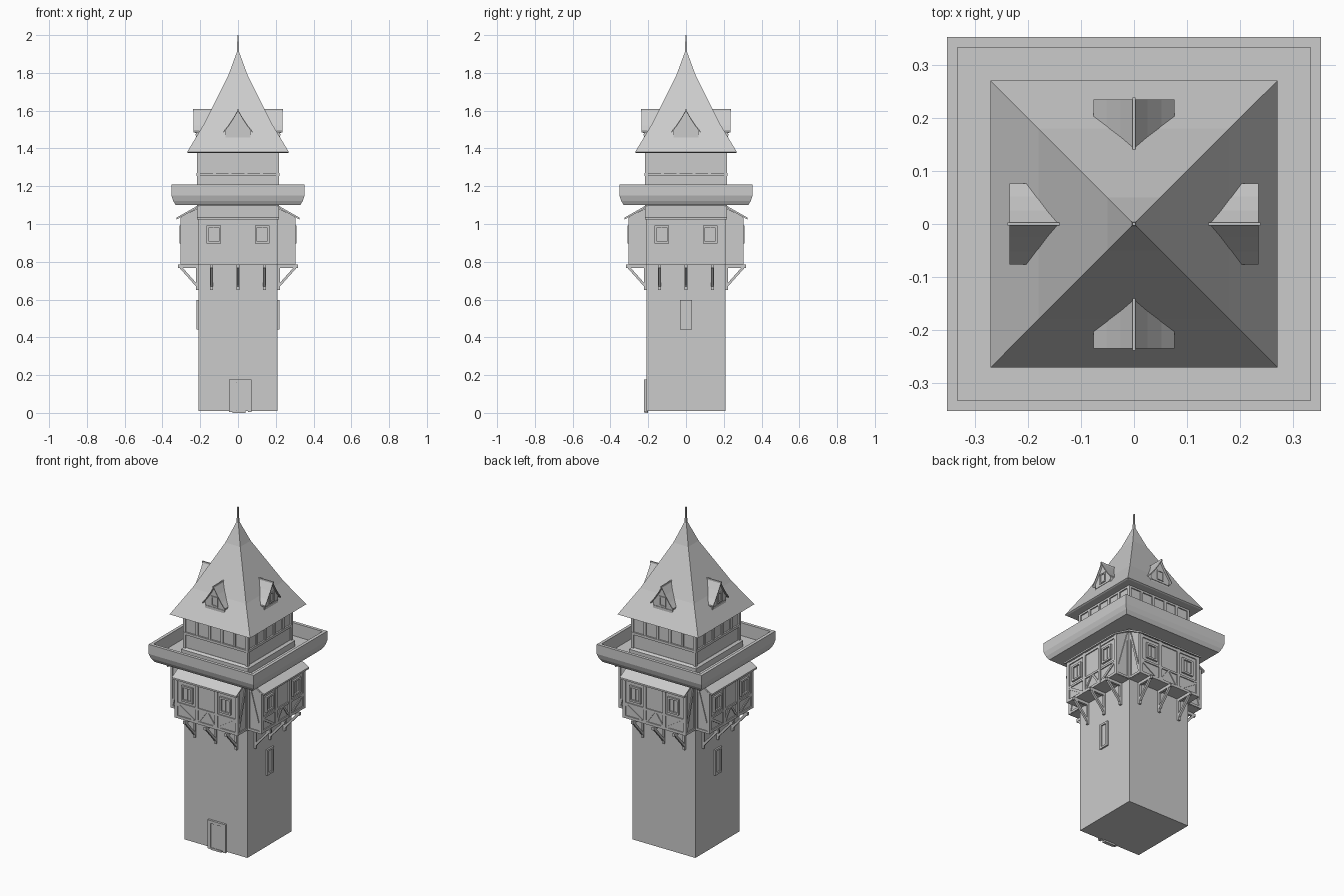
import bpy, bmesh, math
from mathutils import Matrix, Vector

if "Cube" in bpy.data.objects:
    bpy.data.objects.remove(bpy.data.objects["Cube"])

# Side details are written for the front face as (u, r, z):
# u = along the face, r = distance out from the tower axis.


def P(u, r, z):
    return Vector((u, -r, z))


def finish(bm, name, turns=(0,)):
    """Make one object per quarter turn, all sharing the mesh."""
    bmesh.ops.recalc_face_normals(bm, faces=bm.faces)
    me = bpy.data.meshes.new(name)
    bm.to_mesh(me)
    bm.free()
    sides = ("front", "right", "back", "left")
    for k in turns:
        ob = bpy.data.objects.new(name if len(turns) == 1 else name + "_" + sides[k], me)
        ob.rotation_euler.z = k * math.pi / 2
        bpy.context.scene.collection.objects.link(ob)


def box(bm, u0, u1, r0, r1, z0, z1):
    m = Matrix.Translation(P((u0 + u1) / 2, (r0 + r1) / 2, (z0 + z1) / 2))
    m = m @ Matrix.Diagonal((u1 - u0, r1 - r0, z1 - z0, 1))
    bmesh.ops.create_cube(bm, size=1, matrix=m)


def beam(bm, a, b, w, t, n=(0, 1, 0)):
    """Square timber from a to b; t is its thickness along n."""
    a, b, n = P(*a), P(*b), Vector(n)
    d = b - a
    x = d.normalized()
    m = Matrix((x, n, x.cross(n))).transposed().to_4x4()
    m = Matrix.Translation((a + b) / 2) @ m @ Matrix.Diagonal((d.length, t, w, 1))
    bmesh.ops.create_cube(bm, size=1, matrix=m)


def loft(bm, loops, cap=True):
    rows = [[bm.verts.new(p) for p in lp] for lp in loops]
    n = len(rows[0])
    for a, b in zip(rows, rows[1:]):
        for i in range(n):
            j = (i + 1) % n
            bm.faces.new((a[i], a[j], b[j], b[i]))
    if cap:
        bm.faces.new(rows[0])
        bm.faces.new(rows[-1])


def prism(bm, pts, u0, u1):
    loft(bm, [[P(u, r, z) for r, z in pts] for u in (u0, u1)])


def square_loft(name, profile, cap=True):
    """Square tower part from (half width, z) profile."""
    bm = bmesh.new()
    loft(bm, [[(-r, -r, z), (r, -r, z), (r, r, z), (-r, r, z)] for r, z in profile], cap)
    bmesh.ops.remove_doubles(bm, verts=bm.verts, dist=1e-5)
    finish(bm, name)


def frame(bm, u, z, w, h, r0, r1, b):
    """Rectangular frame centred on (u, z)."""
    for s in (-1, 1):
        c = u + s * (w - b) / 2
        box(bm, c - b / 2, c + b / 2, r0, r1, z - h / 2, z + h / 2)
        c = z + s * (h - b) / 2
        box(bm, u - w / 2 + b, u + w / 2 - b, r0, r1, c - b / 2, c + b / 2)


ALL = (0, 1, 2, 3)
ROOF = [(0.27, 1.38), (0.18, 1.53), (0.10, 1.69), (0.05, 1.79), (0.006, 1.91)]


def roof_r(z):
    for (r0, z0), (r1, z1) in zip(ROOF, ROOF[1:]):
        if z <= z1:
            return r0 + (r1 - r0) * (z - z0) / (z1 - z0)


# Main body, gallery, roof and spike
square_loft("tower_shaft", [(0.21, 0.01), (0.21, 1.385)])
square_loft("gallery", [(0.205, 1.10), (0.33, 1.10), (0.343, 1.122), (0.352, 1.15), (0.352, 1.208),
                        (0.333, 1.208), (0.333, 1.13), (0.205, 1.13), (0.205, 1.10)], cap=False)
square_loft("upper_plinth", [(0.225, 1.12), (0.225, 1.165), (0.212, 1.175)])
square_loft("main_roof", [(0.262, 1.376)] + ROOF)
square_loft("spike", [(0.006, 1.90), (0.005, 1.93), (0.003, 2.0)])

# Projecting half-timbered bays
bm = bmesh.new()
prism(bm, [(0.2, 0.785), (0.298, 0.785), (0.298, 1.04), (0.2, 1.09)], -0.207, 0.207)
finish(bm, "bay", ALL)

bm = bmesh.new()
prism(bm, [(0.205, 1.102), (0.325, 1.034), (0.325, 1.024), (0.205, 1.09)], -0.216, 0.216)
finish(bm, "bay_roof", ALL)

bm = bmesh.new()
for u in (-0.202, -0.065, 0.065, 0.202):
    box(bm, u - 0.01, u + 0.01, 0.29, 0.305, 0.785, 1.035)
for z, h in ((0.793, 0.016), (0.875, 0.012), (1.025, 0.016)):
    box(bm, -0.212, 0.212, 0.29, 0.304, z - h / 2, z + h / 2)
for s in (-1, 1):
    beam(bm, (s * 0.195, 0.297, 0.87), (s * 0.085, 0.297, 0.80), 0.014, 0.012)
    beam(bm, (s * 0.055, 0.297, 0.80), (s * 0.005, 0.297, 0.87), 0.012, 0.012)
    # end walls of the bay
    beam(bm, (s * 0.207, 0.222, 1.06), (s * 0.207, 0.295, 0.80), 0.012, 0.010, (1, 0, 0))
    beam(bm, (s * 0.207, 0.205, 0.793), (s * 0.207, 0.30, 0.793), 0.014, 0.011, (1, 0, 0))
    beam(bm, (s * 0.207, 0.217, 0.79), (s * 0.207, 0.217, 1.075), 0.014, 0.012, (1, 0, 0))
finish(bm, "bay_timbers", ALL)

bm = bmesh.new()
for u in (-0.128, 0.128):
    frame(bm, u, 0.945, 0.075, 0.095, 0.29, 0.309, 0.011)
    box(bm, u - 0.026, u + 0.026, 0.29, 0.300, 0.909, 0.981)
    box(bm, u - 0.002, u + 0.002, 0.29, 0.303, 0.909, 0.981)
finish(bm, "bay_windows", ALL)

# Brackets beneath the bays
bm = bmesh.new()
for u in (-0.14, 0, 0.14):
    box(bm, u - 0.007, u + 0.007, 0.205, 0.318, 0.768, 0.786)
    box(bm, u - 0.007, u + 0.007, 0.205, 0.222, 0.65, 0.77)
    beam(bm, (u, 0.216, 0.672), (u, 0.305, 0.772), 0.013, 0.013, (1, 0, 0))
finish(bm, "bay_brackets", ALL)

# Upper storey window band, posts and sill
bm = bmesh.new()
for u in (-0.208, -0.125, -0.042, 0.042, 0.125, 0.208):
    box(bm, u - 0.008, u + 0.008, 0.2, 0.217, 1.27, 1.38)
box(bm, -0.216, 0.216, 0.2, 0.219, 1.255, 1.27)
box(bm, -0.216, 0.216, 0.2, 0.217, 1.365, 1.382)
for s in (-1, 1):
    box(bm, s * 0.208 - 0.008, s * 0.208 + 0.008, 0.2, 0.216, 1.13, 1.26)
finish(bm, "upper_window_band", ALL)

# Dormers: flared gable roof, body, ridge cap and window
HALF = [(0.076, 1.492), (0.052, 1.522), (0.025, 1.562)]
ARC = [(-u, z) for u, z in HALF] + [(0, 1.605)] + [(u, z) for u, z in reversed(HALF)]
bm = bmesh.new()
section = ARC + [(u, z - 0.008) for u, z in reversed(ARC)]
loft(bm, [[P(u, 0.235, z) for u, z in section], [P(u, roof_r(z) - 0.006, z) for u, z in section]])
finish(bm, "dormer_roof", ALL)

bm = bmesh.new()
body = [(0.065, 1.45), (0.065, 1.498)] + [(u, z - 0.004) for u, z in HALF[1:]]
body = body + [(0, 1.60)] + [(-u, z) for u, z in reversed(body)]
loft(bm, [[P(u, 0.223, z) for u, z in body], [P(u, roof_r(z) - 0.02, z) for u, z in body]])
finish(bm, "dormer_body", ALL)

bm = bmesh.new()
box(bm, -0.003, 0.003, 0.14, 0.238, 1.598, 1.61)
frame(bm, 0, 1.512, 0.046, 0.06, 0.215, 0.228, 0.007)
box(bm, -0.06, 0.06, 0.215, 0.226, 1.468, 1.476)
finish(bm, "dormer_trim", ALL)

# Tall narrow windows on the left and right walls
bm = bmesh.new()
frame(bm, 0, 0.52, 0.062, 0.155, 0.205, 0.22, 0.012)
box(bm, -0.02, 0.02, 0.205, 0.213, 0.453, 0.587)
finish(bm, "shaft_window", (1, 3))

# Entrance door: frame, planks and step
bm = bmesh.new()
for u in (-0.039, 0.062):
    box(bm, u - 0.009, u + 0.009, 0.205, 0.222, 0.005, 0.178)
box(bm, -0.048, 0.071, 0.205, 0.223, 0.16, 0.178)
for i in range(4):
    u = -0.030 + i * 0.0208
    box(bm, u, u + 0.0195, 0.205, 0.216 + 0.001 * (i % 2), 0.01, 0.16)
box(bm, -0.03, 0.04, 0.2, 0.22, 0.0, 0.012)
finish(bm, "door")
